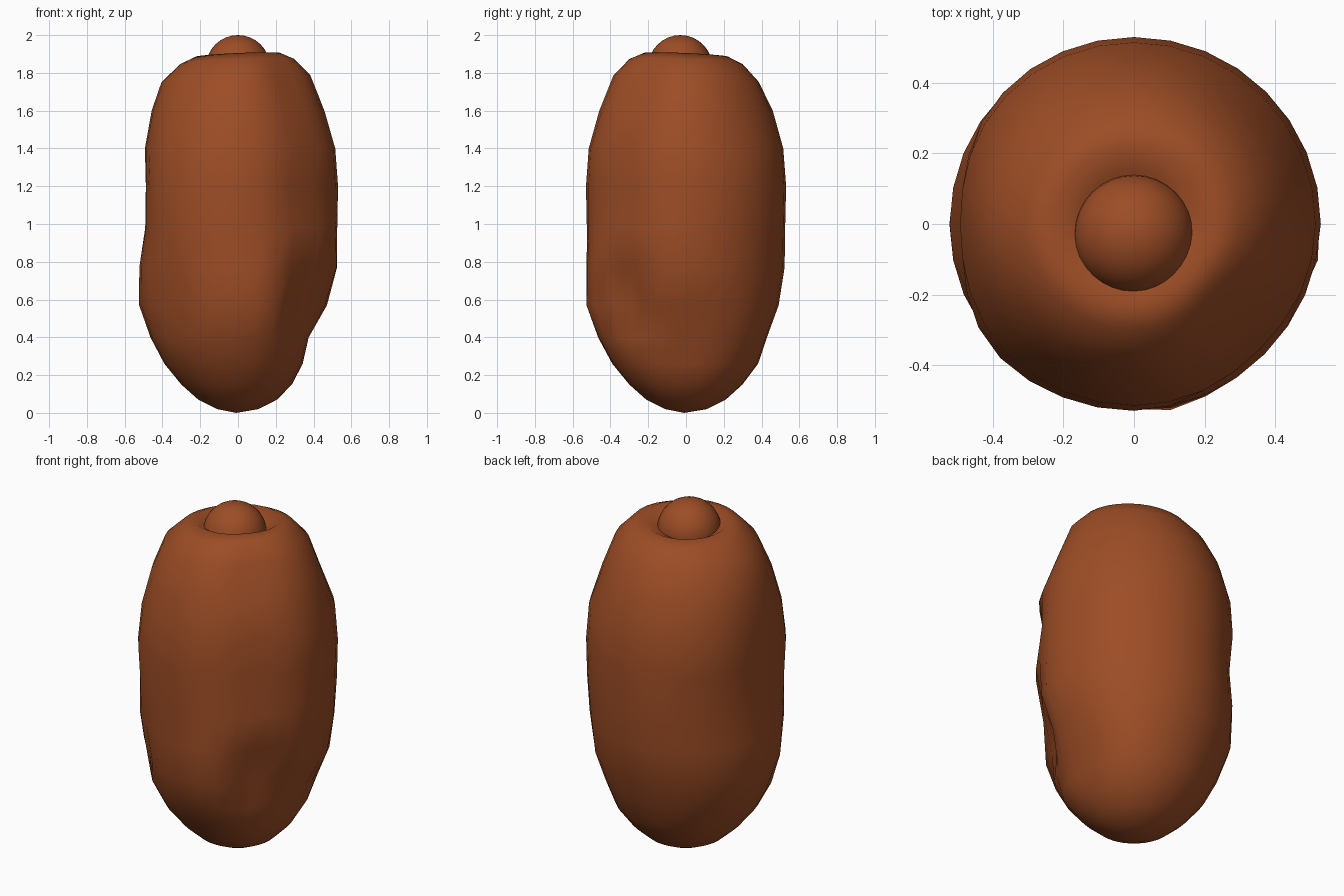
import bpy, bmesh, math

if "Cube" in bpy.data.objects:
    bpy.data.objects.remove(bpy.data.objects["Cube"])

brown = bpy.data.materials.new("reddish brown")
brown.diffuse_color = (0.335, 0.074, 0.019, 1)
brown.use_nodes = True
brown.node_tree.nodes["Principled BSDF"].inputs["Base Color"].default_value = brown.diffuse_color

# Side profile of the body: (height, mean radius)
PROFILE = [(0.02, 0.11), (0.07, 0.21), (0.15, 0.30), (0.26, 0.39), (0.40, 0.465),
           (0.57, 0.525), (0.77, 0.525), (0.98, 0.525), (1.20, 0.53), (1.40, 0.515),
           (1.60, 0.46), (1.77, 0.385), (1.86, 0.30), (1.895, 0.225), (1.85, 0.15)]

# Dents and bulges: (direction in degrees, height, depth, angular width, height width)
DENTS = [(-43, 0.60, -0.12, 20, 0.17), (-70, 0.60, 0.03, 12, 0.20),
         (-13, 0.80, 0.015, 12, 0.12), (-45, 1.22, -0.07, 20, 0.12),
         (-43, 1.68, -0.06, 24, 0.17), (0, 0.42, -0.09, 35, 0.20),
         (180, 1.20, -0.042, 28, 0.25), (180, 1.00, -0.015, 30, 0.10),
         (90, 0.48, -0.045, 50, 0.17), (45, 0.68, -0.02, 25, 0.15),
         (45, 1.62, -0.02, 25, 0.12), (-135, 0.59, -0.05, 20, 0.12),
         (-140, 1.15, 0.012, 20, 0.15), (135, 1.00, -0.015, 20, 0.12),
         (180, 1.77, 0.02, 30, 0.08)]
SEGMENTS = 32


def radius(r, z, deg):
    for a, h, depth, wa, wz in DENTS:
        d = (deg - a + 180) % 360 - 180
        r += depth * math.exp(-(d / wa) ** 2 - ((z - h) / wz) ** 2)
    return r


def add_object(name, bm):
    bmesh.ops.recalc_face_normals(bm, faces=bm.faces)
    for f in bm.faces:
        f.smooth = True
    mesh = bpy.data.meshes.new(name)
    bm.to_mesh(mesh)
    bm.free()
    mesh.materials.append(brown)
    obj = bpy.data.objects.new(name, mesh)
    bpy.context.collection.objects.link(obj)


# Lumpy body with a dimpled, slightly tilted top
bm = bmesh.new()
rings = []
for z, r in PROFILE:
    tilt = 0.045 if z > 1.7 else 0
    ring = []
    for i in range(SEGMENTS):
        deg = 360 * i / SEGMENTS
        a = math.radians(deg)
        rr = radius(r, z, deg)
        x, y = rr * math.cos(a), rr * math.sin(a)
        ring.append(bm.verts.new((x, y, z + tilt * (x - y))))
    rings.append(ring)
bottom = bm.verts.new((-0.01, -0.01, 0.0))
top = bm.verts.new((0, -0.02, 1.80))
for i in range(SEGMENTS):
    j = (i + 1) % SEGMENTS
    for lo, hi in zip(rings, rings[1:]):
        bm.faces.new((lo[i], lo[j], hi[j], hi[i]))
    bm.faces.new((bottom, rings[0][j], rings[0][i]))
    bm.faces.new((rings[-1][i], rings[-1][j], top))
add_object("body", bm)

# Round knob sunk into the top
bm = bmesh.new()
bmesh.ops.create_uvsphere(bm, u_segments=32, v_segments=16, radius=0.17)
bmesh.ops.translate(bm, verts=bm.verts, vec=(0, -0.03, 1.83))
add_object("top_knob", bm)
